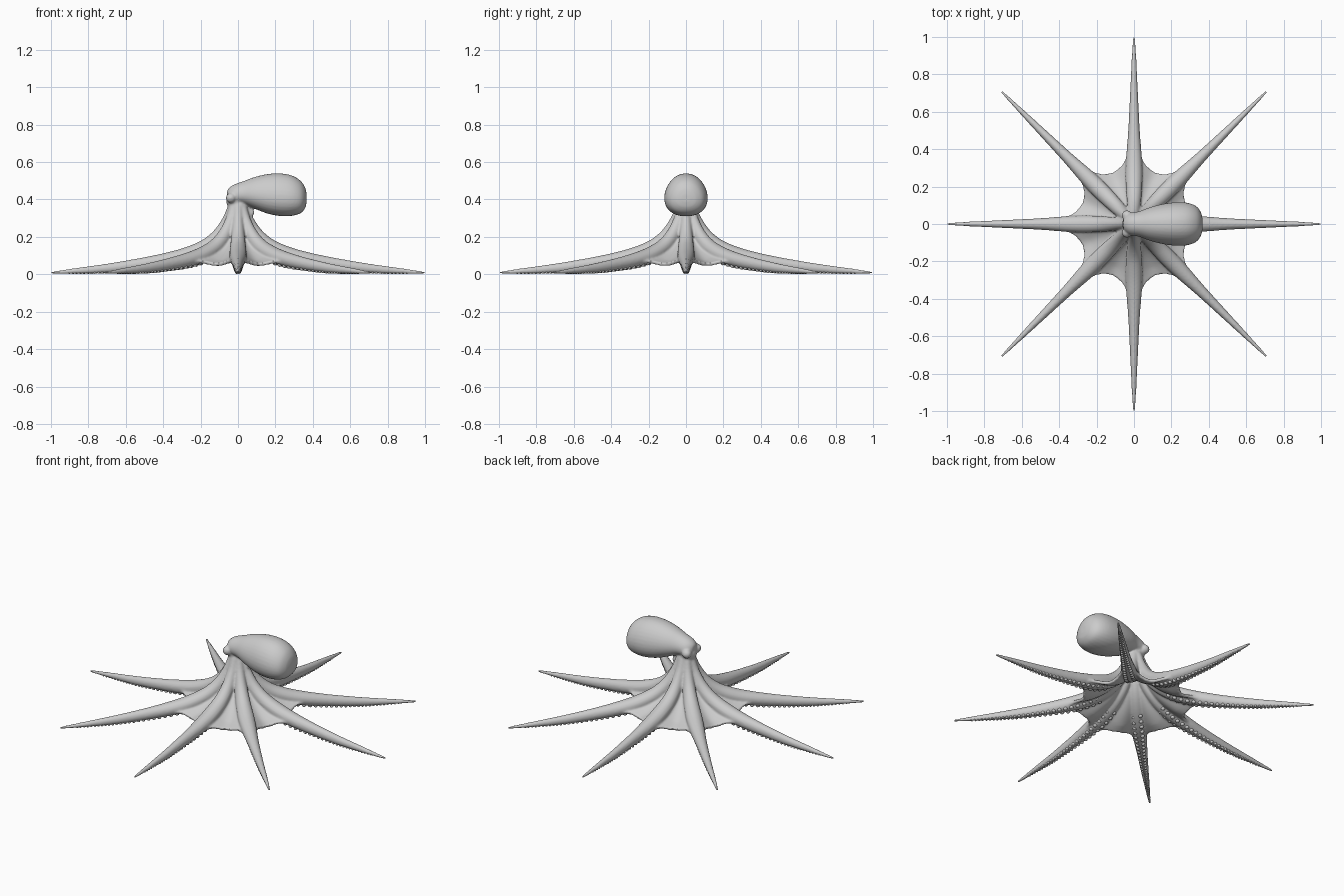
import bpy, bmesh, math
from mathutils import Vector, Matrix

if "Cube" in bpy.data.objects:
    bpy.data.objects.remove(bpy.data.objects["Cube"])

# Arm guide: distance from centre, height, half width, half thickness
ARM = [(0.022, 0.375, 0.028, 0.028), (0.05, 0.29, 0.030, 0.034), (0.10, 0.21, 0.036, 0.038),
       (0.17, 0.15, 0.042, 0.040), (0.26, 0.108, 0.046, 0.042), (0.36, 0.081, 0.042, 0.040),
       (0.50, 0.057, 0.031, 0.034), (0.68, 0.034, 0.022, 0.026), (0.85, 0.020, 0.014, 0.016),
       (0.998, 0.009, 0.006, 0.006)]
# Mantle guide: x, height, half width, half height
MANTLE = [(-0.058, 0.428, 0.020, 0.020), (-0.045, 0.428, 0.042, 0.036), (-0.02, 0.43, 0.058, 0.050),
          (0.03, 0.436, 0.068, 0.062), (0.09, 0.435, 0.090, 0.085), (0.16, 0.43, 0.107, 0.106),
          (0.23, 0.425, 0.115, 0.114), (0.29, 0.42, 0.111, 0.107), (0.335, 0.413, 0.092, 0.086),
          (0.359, 0.409, 0.058, 0.054), (0.367, 0.408, 0.022, 0.020)]


def smooth_path(pts, n=5):
    """Catmull-Rom resampling of rows of numbers."""
    v = [Vector(p) for p in pts]
    v = [2 * v[0] - v[1]] + v + [2 * v[-1] - v[-2]]
    out = []
    for i in range(1, len(v) - 2):
        a, b, c, d = v[i - 1:i + 3]
        for k in range(n):
            t = k / n
            out.append(0.5 * (2 * b + (c - a) * t + (2 * a - 5 * b + 4 * c - d) * t * t
                              + (3 * b - a - 3 * c + d) * t ** 3))
    return out + [v[-2]]


def loft(bm, rings):
    """Skin closed rings and cap both ends."""
    rows = [[bm.verts.new(p) for p in ring] for ring in rings]
    n = len(rows[0])
    for a, b in zip(rows, rows[1:]):
        for i in range(n):
            j = (i + 1) % n
            bm.faces.new((a[i], a[j], b[j], b[i]))
    bm.faces.new(rows[0][::-1])
    bm.faces.new(rows[-1])


def frames(path):
    """In-plane upward normal for each arm point."""
    out = []
    for i, p in enumerate(path):
        d = path[min(i + 1, len(path) - 1)] - path[max(i - 1, 0)]
        out.append((p, Vector((-d[1], 0, d[0])).normalized()))
    return out


def ball(bm, pos, r, scale=(1, 1, 1), sub=3):
    m = Matrix.Translation(pos) @ Matrix.Diagonal((*scale, 1))
    bmesh.ops.create_icosphere(bm, subdivisions=sub, radius=r, matrix=m)


def to_object(bm, name):
    bmesh.ops.recalc_face_normals(bm, faces=bm.faces)
    for f in bm.faces:
        f.smooth = True
    me = bpy.data.meshes.new(name)
    bm.to_mesh(me)
    bm.free()
    ob = bpy.data.objects.new(name, me)
    bpy.context.collection.objects.link(ob)
    return ob


arm = smooth_path(ARM)
arm_frames = frames(arm)


def arm_at(r):
    for a, b in zip(arm, arm[1:]):
        if r <= b[0]:
            return a.lerp(b, max(0, (r - a[0]) / (b[0] - a[0])))
    return arm[-1]


body = bmesh.new()

# Web between the arms
grid, STEPS, RINGS = [], 16, 18
for i in range(8 * STEPS):
    off = 45 * (i % STEPS) / STEPS
    d = min(off, 45 - off)
    edge = 0.27 + 0.6 / max(d, 2.6)
    sink = (1 - math.cos(math.pi * d / 22.5)) / 2
    th = math.radians(45 * i / STEPS)
    col = []
    for k in range(RINGS + 1):
        r = 0.02 + (edge - 0.02) * k / RINGS
        z = arm_at(r)[1] - 0.036 * sink * min(1, r / 0.25)
        col.append(body.verts.new((r * math.cos(th), r * math.sin(th), z)))
    grid.append(col)
for i, a in enumerate(grid):
    b = grid[(i + 1) % len(grid)]
    for k in range(RINGS):
        body.faces.new((a[k], a[k + 1], b[k + 1], b[k]))
bmesh.ops.recalc_face_normals(body, faces=body.faces)
bmesh.ops.solidify(body, geom=body.faces[:], thickness=0.018)

# Eight tapering arms
for n in range(8):
    rot = Matrix.Rotation(math.radians(45 * n), 3, 'Z')
    rings = []
    for p, up in arm_frames:
        c = Vector((p[0], 0, p[1]))
        ring = []
        for k in range(16):
            a = math.tau * k / 16
            ring.append(rot @ (c + up * (math.sin(a) * p[3]) + Vector((0, math.cos(a) * p[2], 0))))
        rings.append(ring)
    loft(body, rings)

# Mantle: egg-shaped section, wider towards the bottom
rings = []
for x, z, w, h in smooth_path(MANTLE, 4):
    ring = []
    for k in range(32):
        a = math.tau * k / 32
        s, c = math.sin(a), math.cos(a)
        ring.append((x, w * math.copysign(abs(c) ** 0.9, c) * (1 - 0.14 * s), z + h * s))
    rings.append(ring)
loft(body, rings)

# Head, neck and eyes
ball(body, (-0.012, 0, 0.395), 0.052)
ball(body, (0, 0, 0.355), 0.055)
for side in (-1, 1):
    ball(body, (-0.038, side * 0.046, 0.408), 0.027)

# Siphon under the mantle
for k in range(5):
    ball(body, (0.04 + 0.008 * k, 0, 0.365 - 0.009 * k), 0.017, sub=2)

octopus = to_object(body, "octopus_body")
rem = octopus.modifiers.new("merge", 'REMESH')
rem.mode = 'VOXEL'
rem.voxel_size = 0.006
rem.use_smooth_shade = True
sm = octopus.modifiers.new("soften", 'SMOOTH')
sm.factor = 0.5
sm.iterations = 5

# Paired suckers under each arm
cups = bmesh.new()
for n in range(8):
    rot = Matrix.Rotation(math.radians(45 * n), 3, 'Z')
    r = 0.2
    while r < 0.92:
        p = arm_at(r)
        s = 0.30 * p[3]
        for side in (-1, 1):
            rr = r + side * s * 0.5
            ball(cups, rot @ Vector((rr, side * p[2] * 0.42, p[1] - p[3] * 0.85)), s,
                 (1, 1, 0.85), 2)
        r += max(2.8 * s, 0.02)
to_object(cups, "suckers")
